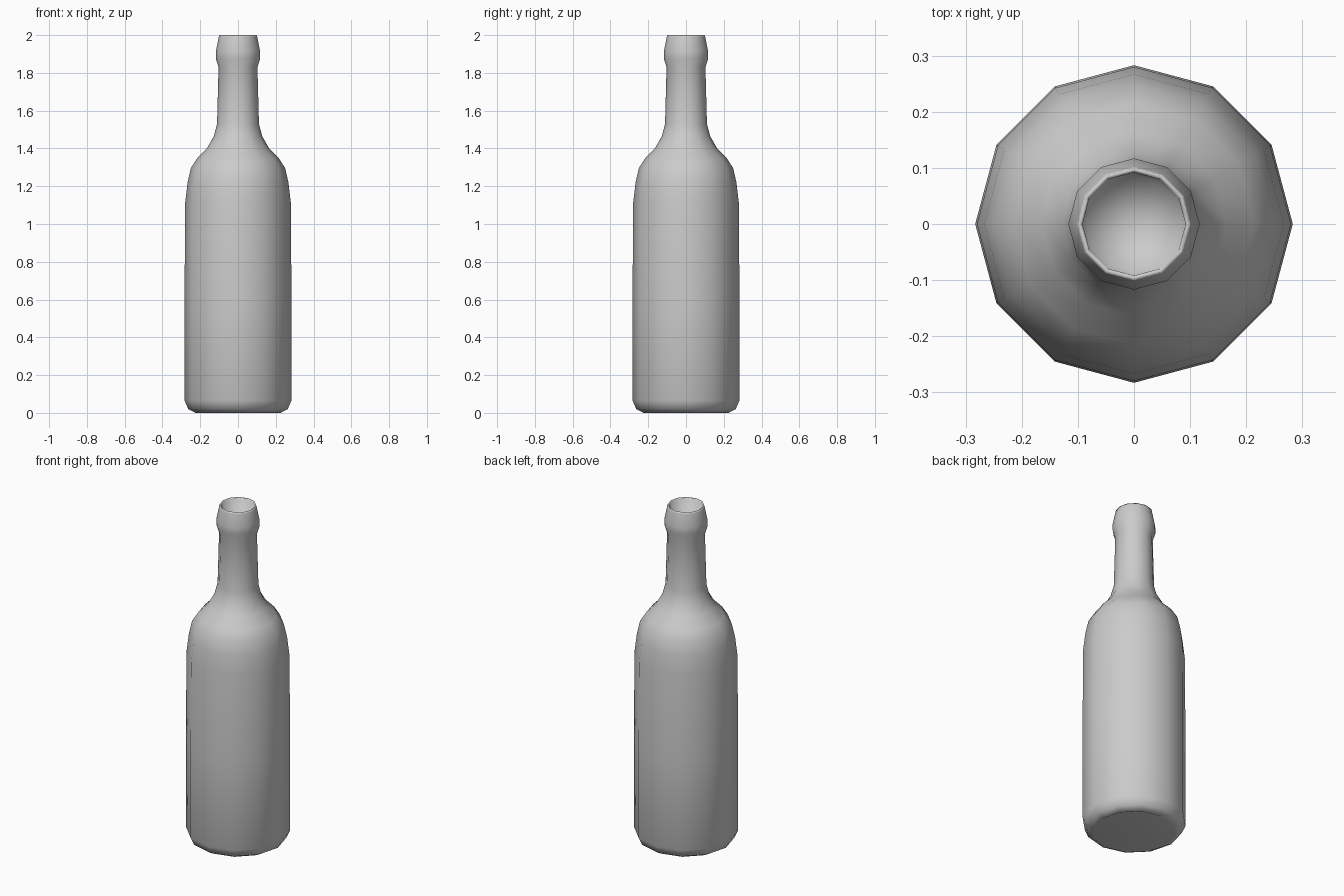
import bpy, bmesh
from math import cos, sin, pi

if "Cube" in bpy.data.objects:
    bpy.data.objects.remove(bpy.data.objects["Cube"])

SIDES = 12

# Lathe profile (radius, height): underside punt, body, shoulder, neck, lip, mouth recess
PROFILE = [
    (0, 0.11), (0.225, 0.0), (0.263, 0.02), (0.283, 0.065), (0.283, 0.6),
    (0.28, 1.11), (0.267, 1.22), (0.25, 1.295), (0.215, 1.35), (0.165, 1.40),
    (0.128, 1.465), (0.111, 1.53), (0.103, 1.83), (0.117, 1.875),
    (0.117, 1.915), (0.102, 1.99), (0.099, 2.0), (0.092, 1.995),
    (0.086, 1.89), (0, 1.88),
]


def lathe(name, profile, sides):
    bm = bmesh.new()
    rings = []
    for r, z in profile:
        count = sides if r else 1
        rings.append([bm.verts.new((r * cos(2 * pi * i / sides),
                                    r * sin(2 * pi * i / sides), z))
                      for i in range(count)])
    for a, b in zip(rings, rings[1:]):
        for i in range(sides):
            j = (i + 1) % sides
            if len(a) == 1:
                bm.faces.new((a[0], b[j], b[i]))
            elif len(b) == 1:
                bm.faces.new((a[i], a[j], b[0]))
            else:
                bm.faces.new((a[i], a[j], b[j], b[i]))
    bmesh.ops.recalc_face_normals(bm, faces=bm.faces)
    for f in bm.faces:
        f.smooth = True
    mesh = bpy.data.meshes.new(name)
    bm.to_mesh(mesh)
    bm.free()
    obj = bpy.data.objects.new(name, mesh)
    bpy.context.collection.objects.link(obj)
    return obj


# Bottle
lathe("bottle", PROFILE, SIDES)
